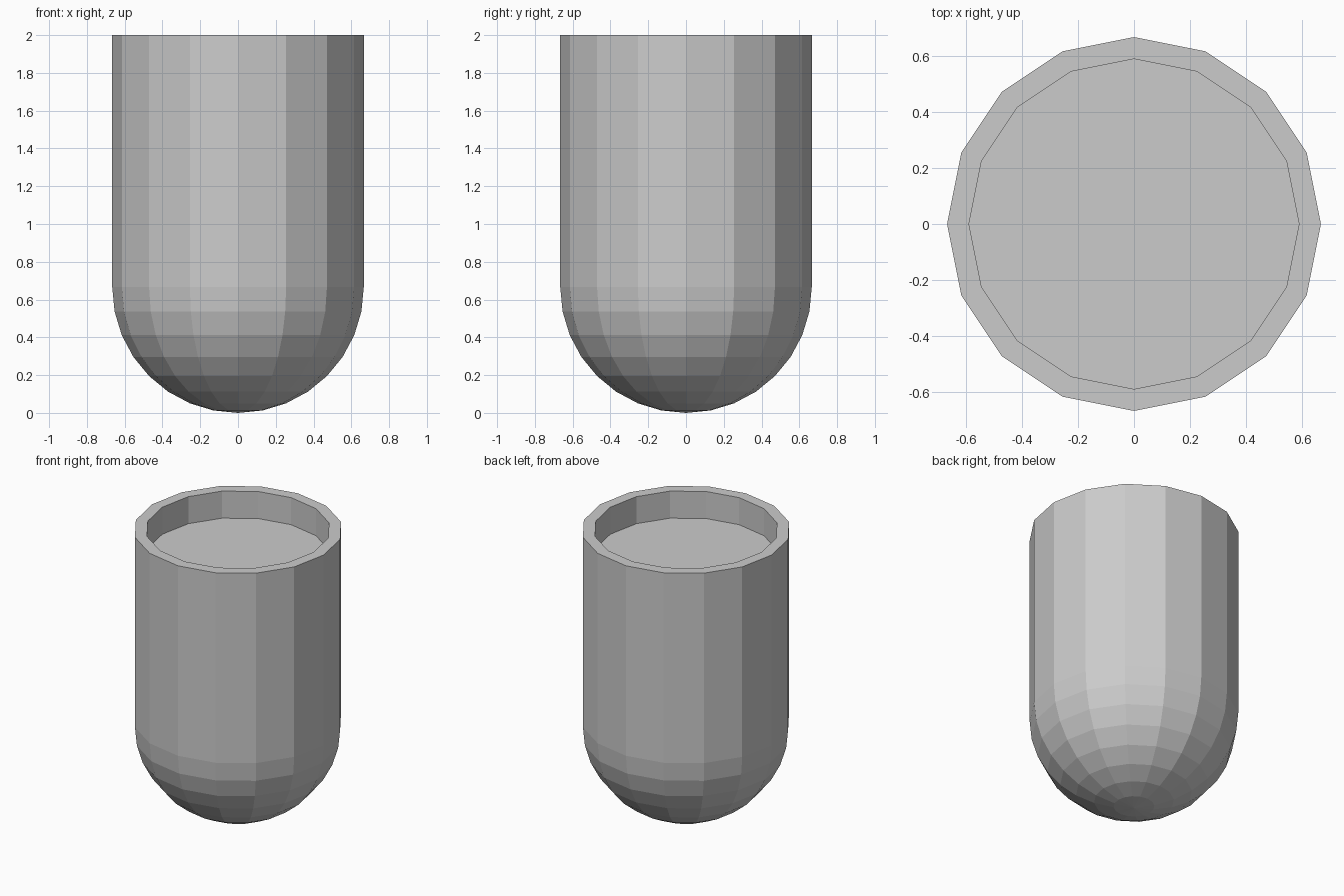
import bpy, bmesh
from math import sin, cos, pi

if "Cube" in bpy.data.objects:
    bpy.data.objects.remove(bpy.data.objects["Cube"])

SIDES = 16
R_OUT, R_IN = 0.666, 0.588
TOP, FLOOR = 2.0, 1.81

# Profile (radius, z): domed base, straight wall, rim, recess
dome = [(R_OUT * sin(k * pi / 16), R_OUT * (1 - cos(k * pi / 16))) for k in range(1, 9)]
profile = dome + [(R_OUT, TOP), (R_IN, TOP), (R_IN, FLOOR)]

bm = bmesh.new()
rings = [[bm.verts.new((r * cos(2 * pi * i / SIDES), r * sin(2 * pi * i / SIDES), z))
          for i in range(SIDES)] for r, z in profile]

# Walls between neighbouring rings
for a, b in zip(rings, rings[1:]):
    for i in range(SIDES):
        j = (i + 1) % SIDES
        bm.faces.new((a[i], a[j], b[j], b[i]))

# Bottom pole fan and flat recessed floor
pole = bm.verts.new((0, 0, 0))
for i in range(SIDES):
    bm.faces.new((pole, rings[0][(i + 1) % SIDES], rings[0][i]))
bm.faces.new(rings[-1])
bmesh.ops.recalc_face_normals(bm, faces=bm.faces)

mesh = bpy.data.meshes.new("round_bottom_cup")
bm.to_mesh(mesh)
bm.free()
cup = bpy.data.objects.new("round_bottom_cup", mesh)
bpy.context.collection.objects.link(cup)
